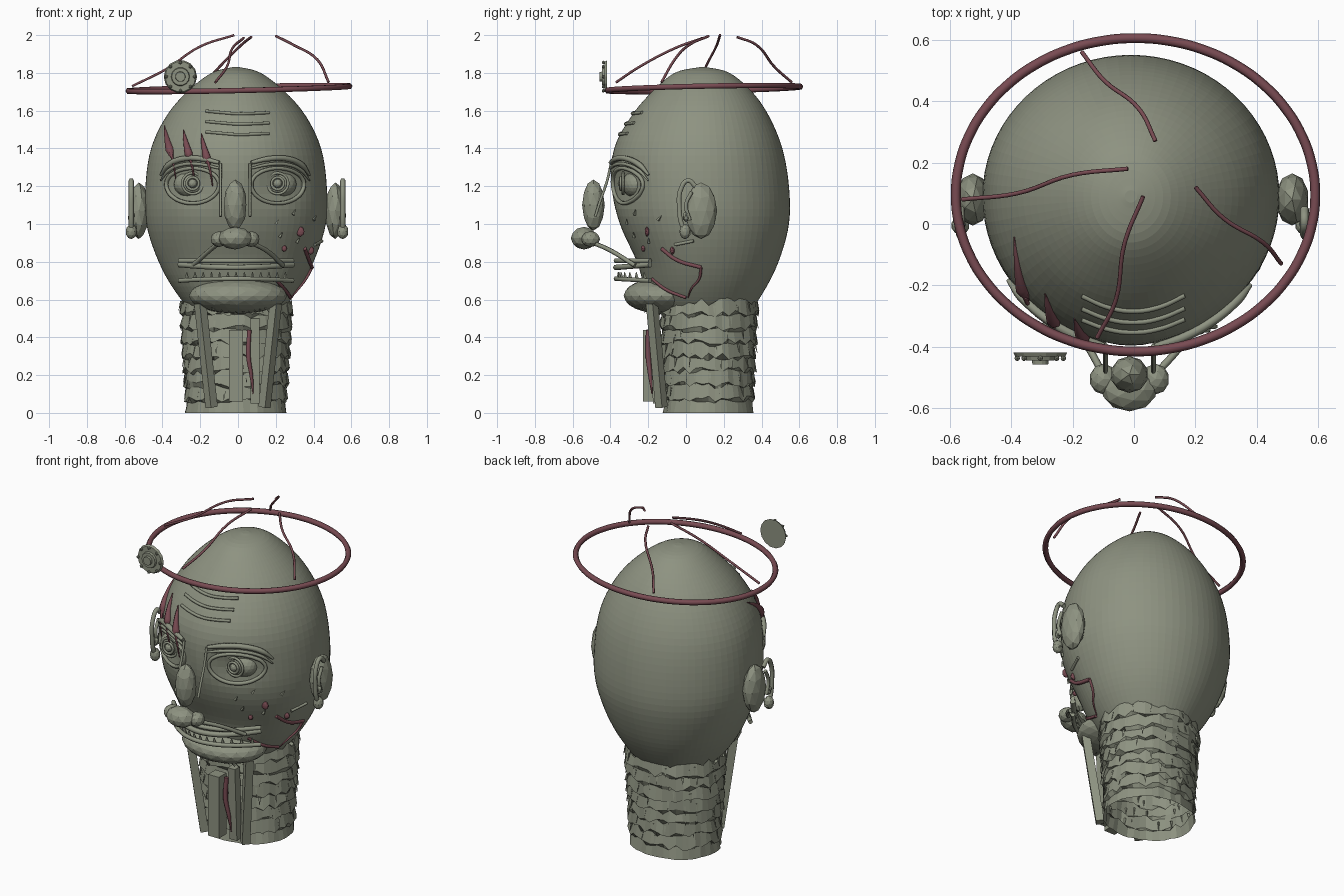
import bpy, bmesh, math, random
from mathutils import Vector, Matrix
from mathutils.bvhtree import BVHTree

random.seed(4)
if "Cube" in bpy.data.objects:
    bpy.data.objects.remove(bpy.data.objects["Cube"])


def material(name, rgb):
    m = bpy.data.materials.new(name)
    m.use_nodes = True
    m.diffuse_color = (*rgb, 1)
    bsdf = m.node_tree.nodes["Principled BSDF"]
    bsdf.inputs["Base Color"].default_value = (*rgb, 1)
    bsdf.inputs["Roughness"].default_value = 0.8
    return m


CLAY = material("grey green clay", (0.27, 0.29, 0.22))
RED = material("dark dried red", (0.19, 0.07, 0.085))


def finish(name, bm, mat=CLAY):
    bmesh.ops.recalc_face_normals(bm, faces=bm.faces)
    me = bpy.data.meshes.new(name)
    bm.to_mesh(me)
    bm.free()
    me.materials.append(mat)
    ob = bpy.data.objects.new(name, me)
    bpy.context.collection.objects.link(ob)
    return ob


def blob(name, loc, size, mat=CLAY, sub=2):
    bm = bmesh.new()
    bmesh.ops.create_icosphere(bm, subdivisions=sub, radius=1)
    bmesh.ops.transform(bm, matrix=Matrix.LocRotScale(Vector(loc), None, Vector(size)), verts=bm.verts)
    return finish(name, bm, mat)


def tube(name, pts, r, mat=CLAY, taper=None, closed=False):
    cu = bpy.data.curves.new(name, "CURVE")
    cu.dimensions = "3D"
    cu.bevel_depth, cu.bevel_resolution, cu.resolution_u = r, 1, 6
    cu.use_fill_caps = True
    sp = cu.splines.new("BEZIER")
    sp.bezier_points.add(len(pts) - 1)
    sp.use_cyclic_u = closed
    for i, (bp, p) in enumerate(zip(sp.bezier_points, pts)):
        bp.co = p
        bp.handle_left_type = bp.handle_right_type = "AUTO"
        bp.radius = taper[i] if taper else 1
    tmp = bpy.data.objects.new(name + "_path", cu)
    bpy.context.collection.objects.link(tmp)
    me = bpy.data.meshes.new_from_object(tmp.evaluated_get(bpy.context.evaluated_depsgraph_get()))
    bpy.data.objects.remove(tmp)
    me.name = name
    me.materials.clear()
    me.materials.append(mat)
    ob = bpy.data.objects.new(name, me)
    bpy.context.collection.objects.link(ob)
    return ob


def rod(name, a, b, r1, r2, sides=4, mat=CLAY):
    a, b = Vector(a), Vector(b)
    bm = bmesh.new()
    bmesh.ops.create_cone(bm, cap_ends=True, segments=sides, radius1=r1, radius2=r2, depth=(b - a).length)
    turn = (b - a).to_track_quat("Z", "Y").to_matrix().to_4x4()
    spin = Matrix.Rotation(math.pi / sides, 4, "Z")
    bmesh.ops.transform(bm, matrix=Matrix.Translation((a + b) / 2) @ turn @ spin, verts=bm.verts)
    return finish(name, bm, mat)


# Head: lofted rings of (height, half width, front, back)
PROFILE = [(1.83, 0.02, 0.07, 0.11), (1.8, 0.13, -0.06, 0.23), (1.7, 0.26, -0.18, 0.35),
           (1.57, 0.37, -0.29, 0.44), (1.4, 0.45, -0.38, 0.51), (1.2, 0.48, -0.395, 0.545),
           (1.0, 0.475, -0.35, 0.545), (0.8, 0.41, -0.26, 0.49), (0.64, 0.32, -0.21, 0.41),
           (0.52, 0.21, -0.13, 0.32), (0.47, 0.05, 0.0, 0.2)]


def spline(t):
    i = min(int(t), len(PROFILE) - 2)
    f = t - i
    p = [PROFILE[max(0, min(len(PROFILE) - 1, i + k))] for k in (-1, 0, 1, 2)]
    return [0.5 * (2 * b + (c - a) * f + (2 * a - 5 * b + 4 * c - d) * f * f + (3 * b - a - 3 * c + d) * f ** 3)
            for a, b, c, d in zip(*p)]


def loft(bm, rings, caps):
    for lo, hi in zip(rings, rings[1:]):
        for i in range(len(lo)):
            j = (i + 1) % len(lo)
            bm.faces.new((lo[i], lo[j], hi[j], hi[i]))
    if caps:
        bm.faces.new(rings[0])
        bm.faces.new(rings[-1])


bm = bmesh.new()
rings, SEG, MID = [], 72, 0.09
for k in range(51):
    z, w, front, back = spline(k / 5)
    ring = []
    for s in range(SEG):
        c, n = math.cos(math.tau * s / SEG), math.sin(math.tau * s / SEG)
        x, y = -0.01 + w * c, MID + n * ((back - MID) if n > 0 else (MID - front))
        if n < 0:  # shallow eye sockets
            d = ((abs(x + 0.01) - 0.22) / 0.13) ** 2 + ((z - 1.2) / 0.09) ** 2
            y += 0.03 * math.exp(-d)
        ring.append(bm.verts.new((x, y, z)))
    rings.append(ring)
loft(bm, rings, True)
bmesh.ops.recalc_face_normals(bm, faces=bm.faces)
SKIN = BVHTree.FromBMesh(bm)
head = finish("head", bm)


def front(x, z, out=0.0):
    hit = SKIN.ray_cast(Vector((x, -2, z)), Vector((0, 1, 0)))[0]
    return Vector((x, (hit.y if hit else 0) - out, z))


def side(y, z, out=0.0):
    hit = SKIN.ray_cast(Vector((2, y, z)), Vector((-1, 0, 0)))[0]
    return Vector(((hit.x if hit else 0.3) + out, y, z))


blob("chin", (0, -0.13, 0.62), (0.26, 0.2, 0.095), sub=3)

# Neck: open, ragged tube of overlapping bark rows
bm = bmesh.new()
rings, COLS, ROWS = [], 44, 8
for k in range(ROWS * 2):
    row, top = divmod(k, 2)
    z = (row + top * 0.9) * 0.6 / ROWS
    ring = []
    for s in range(COLS):
        a = math.tau * s / COLS
        flare = (0.0 if top else 0.014) + random.uniform(-0.006, 0.006)
        jag = 0 if k == 0 else random.uniform(-0.018, 0.018) * (1.6 if k == ROWS * 2 - 1 else 1)
        ring.append(bm.verts.new((-0.01 + (0.255 + 0.06 * z + flare) * math.cos(a),
                                  0.12 + (0.225 + 0.05 * z + flare) * math.sin(a), z + jag)))
    rings.append(ring)
loft(bm, rings, False)
finish("neck", bm)
for row in range(1, ROWS):
    for s in range(18):
        a = math.tau * (s + random.random()) / 18
        z = row * 0.6 / ROWS + random.uniform(-0.02, 0.02)
        p = Vector((-0.01 + (0.26 + 0.06 * z) * math.cos(a), 0.12 + (0.23 + 0.05 * z) * math.sin(a), z))
        out = Vector((math.cos(a), math.sin(a), 0)) * 0.012
        rod("bark_splinter", p + Vector((0, 0, 0.05)), p + out, 0.008, 0.001, 3)

# Throat tendons
for sx in (-1, 1):
    rod("side_tendon", (0.2 * sx, -0.18, 0.58), (0.14 * sx, -0.13, 0.03), 0.033, 0.033)
rod("centre_tendon", (-0.01, -0.19, 0.06), (-0.01, -0.19, 0.44), 0.052, 0.052)
rod("short_tendon", (0.09, -0.15, 0.05), (0.09, -0.17, 0.5), 0.035, 0.035)
tube("throat_cut", [(0.06, -0.2, 0.44), (0.055, -0.2, 0.3), (0.07, -0.19, 0.2), (0.08, -0.18, 0.1)],
     0.014, RED, (0.9, 1, 0.8, 0.2))

# Eyes, lids, brows and the bridge lines beside the nose
for sx in (-1, 1):
    cx = -0.015 + 0.225 * sx
    blob("eyeball", front(cx, 1.21, -0.05), (0.1, 0.075, 0.075), sub=3)
    hub = front(cx, 1.215, 0.02)
    for r in (0.055, 0.032):
        loop = [hub + Vector((r * math.cos(a), -0.012 if r < 0.05 else 0, r * math.sin(a)))
                for a in (math.tau * i / 10 for i in range(10))]
        tube("iris_ring", loop, 0.008, closed=True)
    blob("pupil", hub + Vector((0, -0.008, 0)), (0.024, 0.02, 0.024))
    lid = []
    for i in range(16):
        a = math.tau * i / 16
        h = 0.085 if math.sin(a) > 0 else 0.1
        lid.append(front(cx + 0.14 * math.cos(a) * sx, 1.21 + h * math.sin(a), 0.008))
    tube("eyelid", lid, 0.011, closed=True)
    for lift, r in ((0, 0.016), (-0.03, 0.01)):
        arch = [(0.17, 1.26), (0.13, 1.31), (0.05, 1.345), (-0.05, 1.345), (-0.14, 1.325)]
        tube("brow", [front(cx + dx * sx, z + lift, 0.014) for dx, z in arch], r, taper=(0.4, 1, 1, 1, 0.7))
    bx = -0.015 + 0.078 * sx
    tube("bridge_line", [front(bx, 1.32, 0.01), (bx, -0.42, 1.22), (bx, -0.455, 1.12), (bx, -0.48, 1.04)], 0.008)

# Nose
blob("nose_bridge", (-0.015, -0.49, 1.1), (0.062, 0.06, 0.135))
blob("nose_tip", (-0.015, -0.54, 0.925), (0.09, 0.07, 0.06))
for sx in (-1, 1):
    x = -0.015 + 0.085 * sx
    blob("nostril", (x, -0.505, 0.92), (0.045, 0.05, 0.042))
    tube("cheek_fold", [(x, -0.49, 0.9), (0.15 * sx, -0.4, 0.86), (0.24 * sx, -0.27, 0.78)], 0.012)

# Mouth: lips, teeth and chin stubble
for name, z, r, bow in (("upper_lip", 0.805, 0.013, 0), ("upper_lip_edge", 0.785, 0.016, -0.015),
                        ("lower_lip", 0.7, 0.013, 0.01)):
    pts = [(-0.01 + 0.3 * t, -0.37 + 0.18 * t * t, z + bow * (1 - t * t)) for t in (-1, -0.6, -0.2, 0.2, 0.6, 1)]
    tube(name, pts, r)
for i in range(13):
    t = -0.9 + 0.15 * i
    p = Vector((-0.01 + 0.29 * t, -0.355 + 0.17 * t * t, 0.705))
    rod("tooth", p, p + Vector((0, -0.004, 0.04)), 0.014, 0.002, 5)
for i in range(9):
    x = -0.15 + 0.035 * i
    rod("chin_bristle", (x, -0.23, 0.57), (x + 0.04, -0.22, 0.53), 0.006, 0.001)

# Ears
for sx in (-1, 1):
    x = -0.005 + 0.52 * sx
    blob("ear", (x, 0.08, 1.07), (0.055, 0.085, 0.15))
    e = x + 0.04 * sx
    rim = [(0.05, 1.2), (0.01, 1.23), (-0.025, 1.19), (-0.035, 1.08), (-0.015, 0.98), (0.02, 0.94)]
    tube("ear_rim", [(e, y, z) for y, z in rim], 0.014)
    tube("ear_fold", [(e, 0.03, 1.17), (e, 0.0, 1.1), (e, 0.02, 1.02)], 0.011)
    blob("ear_lobe", (e, -0.005, 0.96), (0.03, 0.03, 0.04))
    blob("ear_tragus", (e, 0.0, 1.04), (0.02, 0.02, 0.03), sub=1)

# Forehead wrinkles
for z in (1.59, 1.535, 1.48):
    tube("forehead_wrinkle", [front(x, z + dz, 0.004) for x, dz in
                              ((-0.17, 0.008), (-0.08, 0), (0, -0.006), (0.08, -0.004), (0.165, 0))], 0.009)

# Halo band and the strands rising from it
halo = []
for i in range(32):
    a = math.tau * i / 32
    x, y = 0.585 * math.cos(a), 0.51 * math.sin(a)
    halo.append((x + 0.005, y + 0.095, 1.717 + 0.022 * x + 0.02 * y))
tube("halo", halo, 0.016, RED, closed=True)
STRANDS = [((-0.56, 0.08, 1.73), (-0.38, 0.1, 1.82), (-0.2, 0.16, 1.94), (-0.02, 0.18, 2.0)),
           ((-0.17, 0.56, 1.75), (-0.1, 0.47, 1.83), (0.02, 0.37, 1.95), (0.07, 0.27, 1.99)),
           ((0.2, 0.12, 1.995), (0.29, 0.02, 1.95), (0.42, -0.06, 1.87), (0.48, -0.13, 1.75)),
           ((-0.12, -0.37, 1.75), (-0.06, -0.25, 1.83), (-0.03, -0.06, 1.93), (0.03, 0.09, 1.985))]
for pts in STRANDS:
    tube("strand", pts, 0.007, RED)

# Medallion hanging by the halo
hub = Vector((-0.305, -0.425, 1.78))
for r, y, d in ((0.088, 0, 0.014), (0.05, -0.012, 0.014), (0.028, -0.022, 0.02)):
    c = hub + Vector((0, y, 0))
    rod("medallion_disc", c + Vector((0, d / 2, 0)), c - Vector((0, d / 2, 0)), r, r * 0.92, 14)
for i in range(8):
    a = math.tau * i / 8
    blob("medallion_bead", hub + Vector((0.075 * math.cos(a), -0.012, 0.075 * math.sin(a))), (0.01,) * 3, sub=1)

# Brow gashes with drips
for x, z in ((-0.39, 1.52), (-0.29, 1.5), (-0.195, 1.48)):
    tube("gash", [front(x + dx, z - dz, 0.008) for dx, dz in ((0, 0), (0.015, 0.07), (0.03, 0.13), (0.045, 0.18))],
         0.024, RED, (0.1, 0.6, 1, 0.2))
    tube("gash_drip", [front(x + dx, z - dz, 0.02) for dx, dz in ((0.035, 0.14), (0.05, 0.21), (0.06, 0.28))],
         0.008, RED, (1, 0.7, 0.4))

# Marks on the left cheek
for x, z, r in ((0.33, 0.96, 0.022), (0.245, 0.87, 0.014), (0.385, 0.86, 0.018)):
    blob("cheek_spot", front(x, z, 0.006), (r, 0.012, r * 1.2), RED)
for x, z in ((0.2, 1.0), (0.29, 1.05), (0.4, 1.02), (0.22, 0.93), (0.31, 0.9)):
    rod("cheek_chip", front(x, z, 0.01), front(x + 0.015, z + 0.025, 0.01), 0.01, 0.002, 4)
tube("cheek_scar", [side(y, z, 0.006) for y, z in ((-0.13, 0.87), (-0.05, 0.81), (0.08, 0.77))], 0.011, RED)
tube("cheek_drip", [side(y, z, 0.006) for y, z in ((0.08, 0.77), (0.07, 0.71), (0.03, 0.66), (0.01, 0.61))],
     0.008, RED, (1, 0.9, 0.7, 0.4))
tube("jaw_scar", [side(y, z, 0.006) for y, z in ((-0.18, 0.71), (-0.1, 0.65), (0.0, 0.61))], 0.009, RED)
tube("temple_scar", [side(y, z, 0.006) for y, z in ((-0.06, 0.89), (0.04, 0.91))], 0.009)
